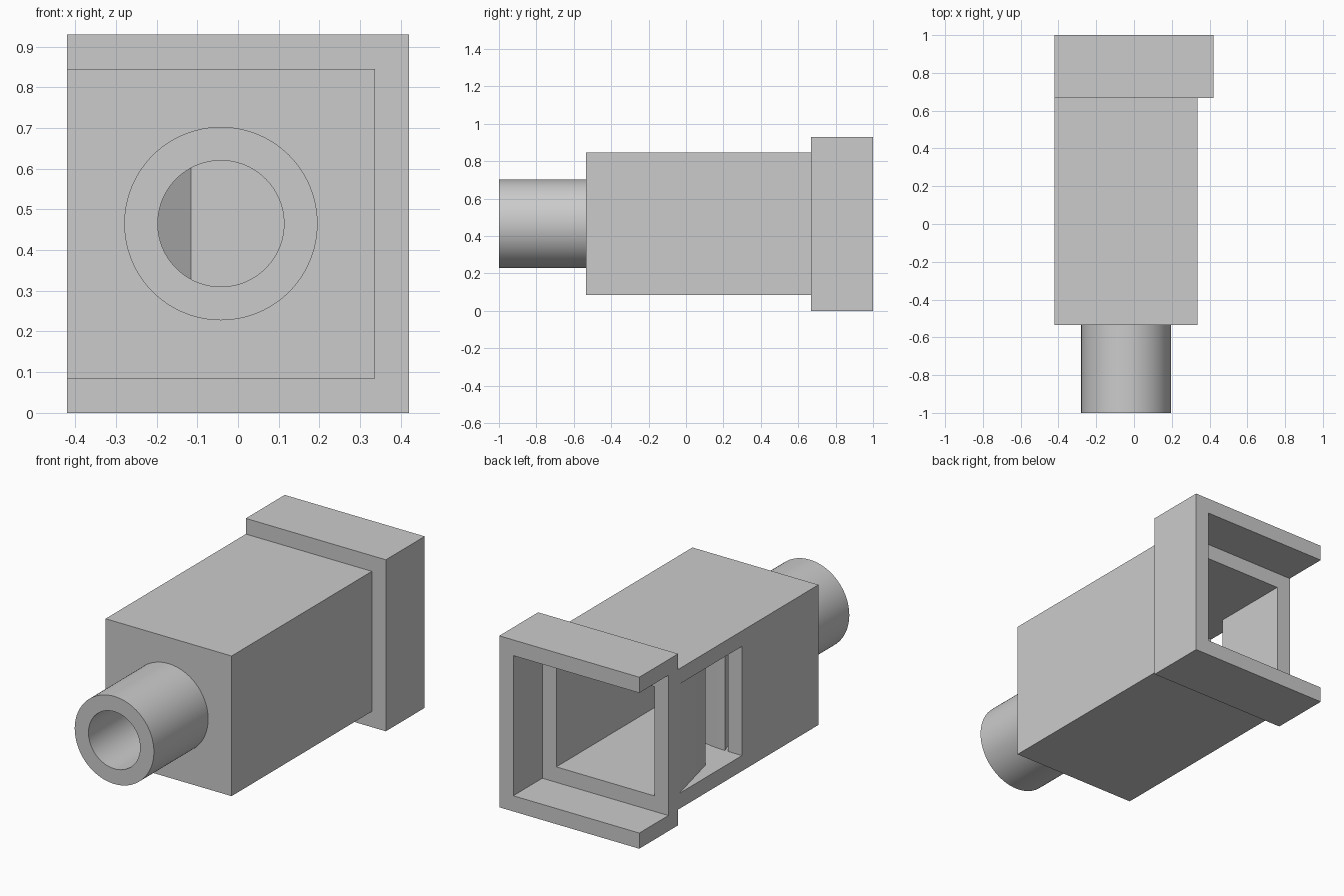
import bpy, bmesh, math
from mathutils import Matrix

cube = bpy.data.objects.get("Cube")
if cube:
    bpy.data.objects.remove(cube, do_unlink=True)

grey = bpy.data.materials.new("light_grey")
grey.use_nodes = True
grey.diffuse_color = (0.6, 0.6, 0.6, 1)
grey.node_tree.nodes["Principled BSDF"].inputs["Base Color"].default_value = (0.6, 0.6, 0.6, 1)

T = 0.084                                   # wall thickness
LEFT, RIGHT = 0.336, -0.42                  # body sides
LOW, HIGH = 0.085, 0.845                    # body bottom and top
FRONT, STEP = -0.535, 0.667                 # body ends
AXIS_X, AXIS_Z = -0.042, 0.465              # pipe axis


def finish(name, bm):
    bmesh.ops.recalc_face_normals(bm, faces=bm.faces)
    mesh = bpy.data.meshes.new(name)
    bm.to_mesh(mesh)
    bm.free()
    mesh.materials.append(grey)
    ob = bpy.data.objects.new(name, mesh)
    bpy.context.scene.collection.objects.link(ob)
    return ob


def prism(name, plan, z0, z1):
    """Extrude a plan outline from z0 up to z1."""
    bm = bmesh.new()
    face = bm.faces.new([bm.verts.new((x, y, z0)) for x, y in plan])
    ext = bmesh.ops.extrude_face_region(bm, geom=[face])
    for v in ext["geom"]:
        if isinstance(v, bmesh.types.BMVert):
            v.co.z = z1
    return finish(name, bm)


def box(name, x0, x1, y0, y1, z0, z1):
    return prism(name, [(x0, y0), (x1, y0), (x1, y1), (x0, y1)], z0, z1)


def rod(name, radius, y0, y1):
    """Solid cylinder along y on the pipe axis."""
    bm = bmesh.new()
    place = Matrix.Translation((AXIS_X, (y0 + y1) / 2, AXIS_Z)) @ Matrix.Rotation(math.pi / 2, 4, "X")
    bmesh.ops.create_cone(bm, cap_ends=True, segments=96, radius1=radius,
                          radius2=radius, depth=y1 - y0, matrix=place)
    return finish(name, bm)


def cut(ob, *cutters):
    """Subtract the cutters, bake the result and remove them."""
    for c in cutters:
        mod = ob.modifiers.new("cut", "BOOLEAN")
        mod.operation, mod.solver, mod.object = "DIFFERENCE", "EXACT", c
        c.hide_render = True
    bpy.context.view_layer.update()
    graph = bpy.context.evaluated_depsgraph_get()
    baked = bpy.data.meshes.new_from_object(ob.evaluated_get(graph))
    ob.modifiers.clear()
    ob.data = baked
    for c in cutters:
        bpy.data.objects.remove(c, do_unlink=True)
    bpy.ops.object.select_all(action="DESELECT")
    ob.select_set(True)
    bpy.context.view_layer.objects.active = ob
    bpy.ops.object.shade_smooth_by_angle(angle=math.radians(30))


# Inner faces of the hollow body
in_left, in_right = LEFT - T, RIGHT + T
in_low, in_high, in_front = LOW + T, HIGH - T, FRONT + T
mouth_y = 0.12
slit_x = in_right + 0.018
radius_x, radius_y = in_left - slit_x, mouth_y - in_front

# Chamber outline: air ramp, narrow slit, then the rounded back of the block
steps = 40
arc = [(slit_x + radius_x * math.sin(a), in_front + radius_y * math.cos(a))
       for a in (math.pi / 2 * i / steps for i in range(steps + 1))]
outline = [(in_right, in_front), (-0.115, in_front)] + arc + [(in_left, 0.7), (in_right, 0.7)]

# Square hollow body with a side mouth that has a sloping lip
body = box("body", RIGHT, LEFT, FRONT, STEP, LOW, HIGH)
mouth = [(RIGHT - 0.01, mouth_y), (in_right + 0.01, mouth_y),
         (in_right + 0.01, 0.27), (RIGHT - 0.01, 0.70)]
cut(body,
    prism("chamber_cutter", outline, in_low, in_high),
    prism("mouth_cutter", mouth, in_low, in_high),
    rod("bore_cutter", 0.155, FRONT - 0.1, in_front + 0.001))

# Round blowing pipe
pipe = rod("pipe", 0.2375, -1, FRONT)
cut(pipe, rod("pipe_bore_cutter", 0.155, -1.1, FRONT + 0.1))

# Rear socket: a pierced plate with walls on three sides
socket = box("rear_socket", RIGHT, 0.42, STEP, 1, 0, 0.93)
cut(socket,
    box("recess_cutter", RIGHT - 0.1, LEFT, STEP + T, 1.1, LOW, HIGH),
    box("opening_cutter", in_right, in_left, STEP - 0.1, 0.9, in_low, in_high))
